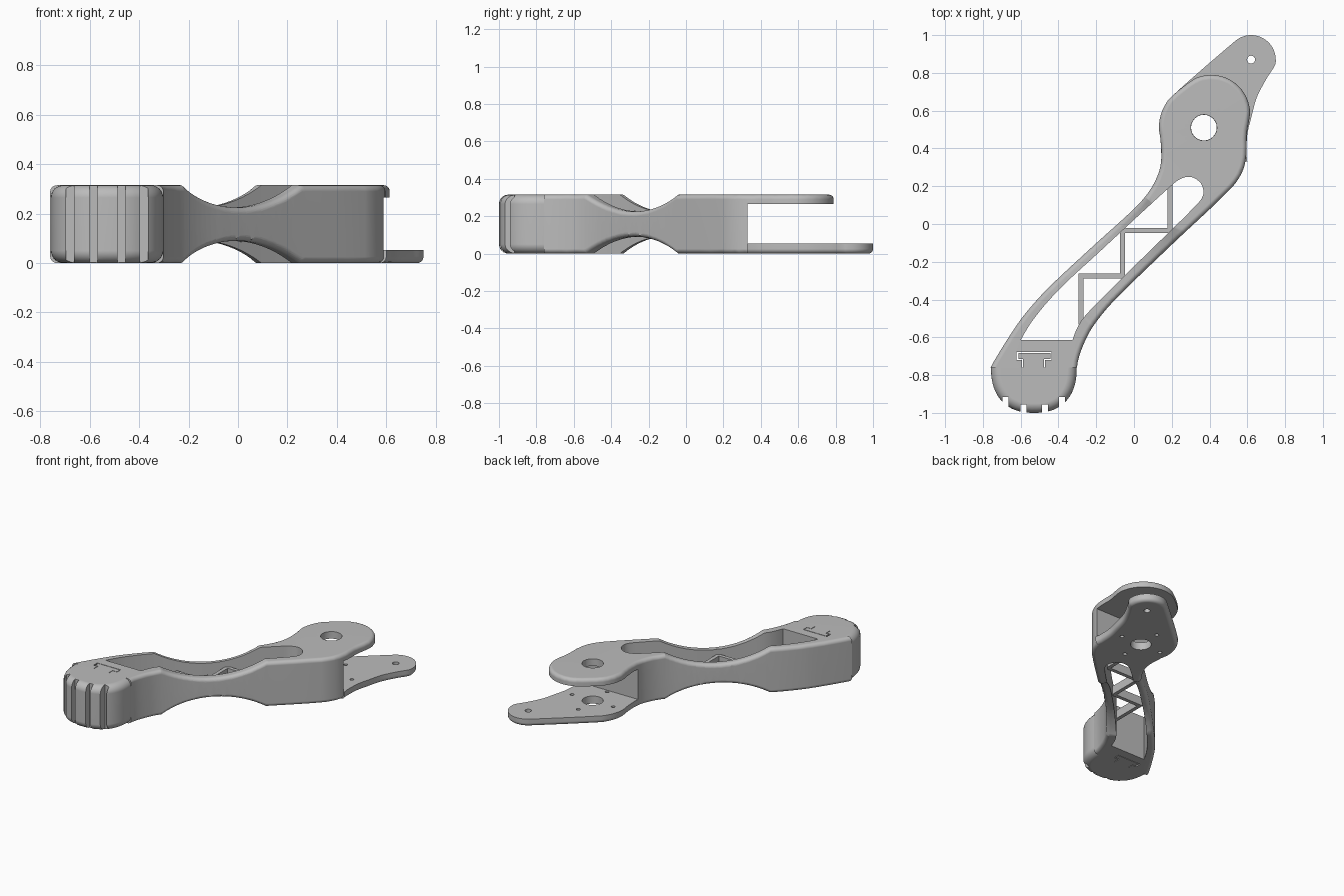
import bpy, bmesh
from math import sin, cos, pi, radians, sqrt
from mathutils import Vector

if "Cube" in bpy.data.objects:
    bpy.data.objects.remove(bpy.data.objects["Cube"])

HEIGHT, ROUND = 0.315, 0.025
HUB, TIP = Vector((0.37, 0.51)), Vector((0.62, 0.87))
TOE_Y, FORK_Y, BLOCK_Y = -0.76, 0.33, -0.615

grey = bpy.data.materials.new("light grey")
grey.use_nodes = True
tone = (0.5, 0.5, 0.5, 1)
grey.diffuse_color = tone
grey.node_tree.nodes["Principled BSDF"].inputs["Base Color"].default_value = tone


def make(name, bm):
    bmesh.ops.recalc_face_normals(bm, faces=bm.faces)
    mesh = bpy.data.meshes.new(name)
    bm.to_mesh(mesh)
    bm.free()
    mesh.materials.append(grey)
    ob = bpy.data.objects.new(name, mesh)
    bpy.context.collection.objects.link(ob)
    return ob


def arc(c, r, start, end, n):
    step = (end - start) / (n - 1)
    return [(c[0] + r * cos(radians(start + i * step)),
             c[1] + r * sin(radians(start + i * step))) for i in range(n)]


def smooth(points, steps=5):
    """Closed Hermite curve through the points."""
    p = [Vector(q) for q in points]
    n, out = len(p), []
    tangent = [(p[(i + 1) % n] - p[i - 1]).normalized() for i in range(n)]
    for i in range(n):
        a, b = p[i], p[(i + 1) % n]
        size = (b - a).length
        for k in range(steps):
            t = k / steps
            h = t * t * (3 - 2 * t)
            out.append(a * (1 - h) + b * h + tangent[i] * size * t * (1 - t) ** 2
                       - tangent[(i + 1) % n] * size * t * t * (1 - t))
    return out


def solid(name, outline, z0, z1, low=0, high=0, steps=5):
    """Extruded outline with rounded lower and upper rims."""
    n = len(outline)
    area = sum(outline[i - 1].cross(outline[i]) for i in range(n))
    sign = 1 if area > 0 else -1
    inward = []
    for i in range(n):
        t = (outline[(i + 1) % n] - outline[i - 1]).normalized()
        inward.append(Vector((-t.y, t.x)) * sign)
    quarter = [k * pi / 2 / steps for k in range(steps + 1)]
    rims = [(low * (1 - sin(a)), z0 + low * (1 - cos(a))) for a in quarter] if low else [(0, z0)]
    rims += [(high * (1 - cos(a)), z1 - high * (1 - sin(a))) for a in quarter] if high else [(0, z1)]
    bm = bmesh.new()
    rings = [[bm.verts.new((*(p + d * inset), z)) for p, d in zip(outline, inward)]
             for inset, z in rims]
    for a, b in zip(rings, rings[1:]):
        for i in range(n):
            bm.faces.new((a[i - 1], a[i], b[i], b[i - 1]))
    bm.faces.new(rings[0])
    bm.faces.new(rings[-1])
    return make(name, bm)


def box(name, x0, x1, y0, y1, z0=-1, z1=1):
    corners = [Vector(c) for c in ((x0, y0), (x1, y0), (x1, y1), (x0, y1))]
    return solid(name, corners, z0, z1)


def drill(c, r):
    return solid("drill", [Vector(p) for p in arc(c, r, 0, 345, 24)], -1, 1)


def cut(ob, *cutters):
    for cutter in cutters:
        mod = ob.modifiers.new("cut", "BOOLEAN")
        mod.operation, mod.solver, mod.object = "DIFFERENCE", "EXACT", cutter
        bpy.context.view_layer.objects.active = ob
        bpy.ops.object.modifier_apply(modifier=mod.name)
        bpy.data.objects.remove(cutter)


# Shared outline pieces of the leg, listed counter-clockwise
head = arc((0.41, 0.585), 0.204, 0, 118, 8)
shoulder = arc(HUB, 0.238, 138, 195, 5)
left_side = [(0.145, 0.35), (0.13, 0.27), (0.085, 0.18), (0.01, 0.09), (-0.22, -0.12),
             (-0.46, -0.345), (-0.58, -0.48), (-0.66, -0.595), (-0.76, -0.76), (-0.83, -0.9)]
right_side = [(-0.28, -0.9), (-0.302, -0.76), (-0.255, -0.61), (-0.19, -0.505), (-0.09, -0.39),
              (0.21, -0.1), (0.515, 0.19), (0.575, 0.28), (0.595, 0.37), (0.597, 0.475)]

# Main body: forked head, twin arms and toe block
body = solid("leg_body", smooth(head + shoulder + left_side + right_side),
             0, HEIGHT, ROUND, ROUND)
window = solid("window", smooth([
    (-0.66, -0.75), (-0.35, -0.75), (-0.325, -0.615), (-0.29, -0.53), (-0.235, -0.46),
    (0.04, -0.185), (0.32, 0.09), (0.365, 0.15), (0.36, 0.205), (0.325, 0.24), (0.285, 0.25),
    (0.24, 0.235), (0.2, 0.205), (0.03, 0.05), (-0.18, -0.145), (-0.395, -0.345),
    (-0.525, -0.495), (-0.6, -0.615)]), -0.5, 0.8)
cut(window, box("trim", -2, 2, -2, BLOCK_Y))
cut(body, window,
    box("fork_gap", -2, 2, FORK_Y, 2, -1, 0.265),
    box("toe_trim", -2, 2, -2, TOE_Y),
    box("tongue_head_slot", -0.622, -0.438, -0.72, -0.678),
    box("tongue_stem_slot", -0.592, -0.472, -0.8, -0.715),
    drill(HUB, 0.069))

# Hollow the waist: slice across the leg, then draw both faces toward the middle
MID_S, HALF, DEPTH = -0.195, 0.34, 0.09
RADIUS = (HALF ** 2 + DEPTH ** 2) / (2 * DEPTH)
axis = Vector((1, 1, 0)).normalized()
bm = bmesh.new()
bm.from_mesh(body.data)
bmesh.ops.triangulate(bm, faces=bm.faces)
SLICES = 24
for i in range(SLICES + 1):
    s = MID_S + HALF * (2 * i / SLICES - 1)
    bmesh.ops.bisect_plane(bm, geom=bm.verts[:] + bm.edges[:] + bm.faces[:],
                           plane_co=axis * s, plane_no=axis, dist=1e-5)
for v in bm.verts:
    s = v.co.dot(axis) - MID_S
    if abs(s) < HALF:
        drop = sqrt(RADIUS ** 2 - s * s) - (RADIUS - DEPTH)
        v.co.z += -drop if v.co.z > HEIGHT / 2 else drop
bm.to_mesh(body.data)
bm.free()

# Lower fork plate with its long tip and bolt holes
plate = solid("lower_fork_plate", smooth(
    [(0.595, 0.2), (0.595, 0.37), (0.6, 0.475), (0.62, 0.56), (0.65, 0.67), (0.705, 0.775)]
    + arc(TIP, 0.13, -12, 130, 9) + shoulder + [(0.145, 0.35), (0.145, 0.2)]),
    0, 0.053, ROUND, 0)
cut(plate, box("trim", -2, 2, -2, FORK_Y), drill(HUB, 0.068), drill(TIP, 0.021))
for dx, dy in ((1, 0), (-1, 0), (0, 1), (0, -1)):
    cut(plate, drill(HUB + Vector((dx, dy)) * 0.16, 0.013))

# Rounded toe pad with tread grooves
toe_c, rx, ry = Vector((-0.53, TOE_Y)), 0.227, 0.24


def power(v):
    return abs(v) ** 0.85 * (1 if v > 0 else -1)


toe_outline = [toe_c + Vector((rx * power(cos(a)), ry * power(sin(a))))
               for a in (2 * pi * (i + 0.5) / 72 for i in range(72))]
toe = solid("toe_pad", toe_outline, 0, HEIGHT, 0.05, 0.05, 6)
cut(toe, box("trim", -2, 2, TOE_Y, 2))
for x in (-0.68, -0.585, -0.472, -0.38):
    edge = TOE_Y - ry * (1 - abs((x - toe_c.x) / rx) ** 2.35) ** (1 / 2.35)
    cut(toe, box("groove", x - 0.016, x + 0.016, -2, edge + 0.04))

# Locking tongue between toe and body
parts = [body, plate, toe,
         box("tongue_stem", -0.588, -0.476, TOE_Y, -0.716, 0, HEIGHT),
         box("tongue_head", -0.612, -0.442, -0.716, -0.682, 0, HEIGHT)]

# Zigzag truss between the arms
nodes = [(0.19, 0.2), (0.19, -0.035), (-0.06, -0.035), (-0.06, -0.275), (-0.28, -0.275), (-0.28, -0.52)]
BAR = 0.013
for i, (a, b) in enumerate(zip(nodes, nodes[1:])):
    parts.append(box(f"truss_bar_{i + 1}", min(a[0], b[0]) - BAR, max(a[0], b[0]) + BAR,
                     min(a[1], b[1]) - BAR, max(a[1], b[1]) + BAR, 0.13, 0.19))

# Smooth rounded surfaces while keeping hard edges
bpy.ops.object.select_all(action="DESELECT")
for ob in parts:
    ob.select_set(True)
bpy.context.view_layer.objects.active = body
bpy.ops.object.shade_smooth_by_angle(angle=radians(32))
for ob in (body, plate, toe):
    ob.modifiers.new("even_shading", "WEIGHTED_NORMAL").keep_sharp = True
